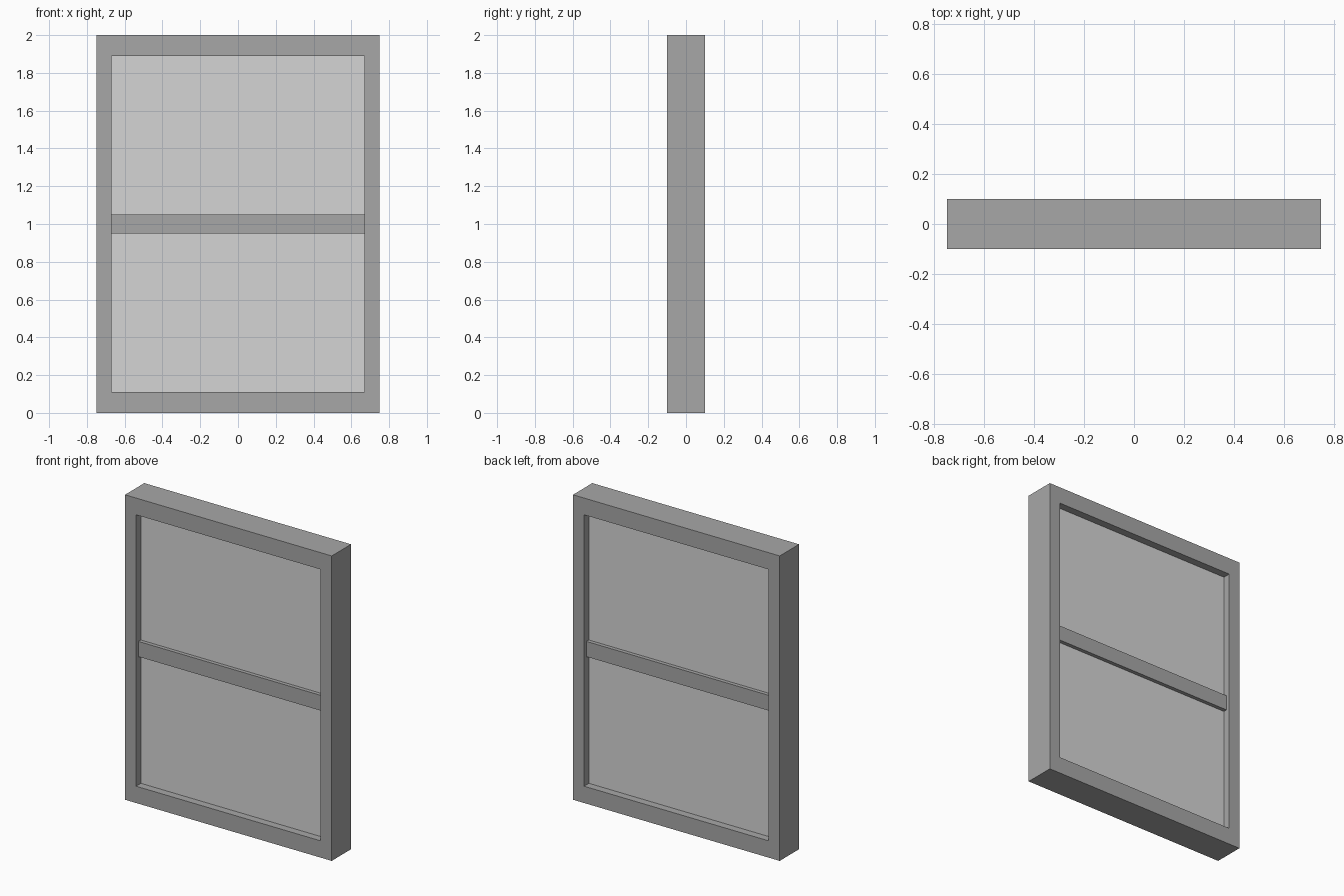
import bpy
import bmesh

old = bpy.data.objects.get("Cube")
if old:
    bpy.data.objects.remove(old, do_unlink=True)

# Overall sizes
HALF_W, HEIGHT, DEPTH = 0.75, 2.0, 0.2
OPEN_W, OPEN_BOTTOM, OPEN_TOP = 0.67, 0.11, 1.89


def make_material(name, grey):
    mat = bpy.data.materials.new(name)
    mat.use_nodes = True
    colour = (grey, grey, grey, 1)
    mat.diffuse_color = colour
    mat.node_tree.nodes["Principled BSDF"].inputs["Base Color"].default_value = colour
    return mat


def add_object(name, bm, mat):
    bmesh.ops.recalc_face_normals(bm, faces=bm.faces[:])
    mesh = bpy.data.meshes.new(name)
    bm.to_mesh(mesh)
    bm.free()
    mesh.materials.append(mat)
    obj = bpy.data.objects.new(name, mesh)
    bpy.context.collection.objects.link(obj)
    return obj


def rectangle(bm, half_w, bottom, top, y):
    corners = [(-half_w, bottom), (half_w, bottom), (half_w, top), (-half_w, top)]
    return [bm.verts.new((x, y, z)) for x, z in corners]


def extrude_back(bm, depth):
    result = bmesh.ops.extrude_face_region(bm, geom=bm.faces[:])
    moved = [g for g in result["geom"] if isinstance(g, bmesh.types.BMVert)]
    bmesh.ops.translate(bm, verts=moved, vec=(0, depth, 0))


def make_slab(name, half_w, bottom, top, depth, mat):
    bm = bmesh.new()
    bm.faces.new(rectangle(bm, half_w, bottom, top, -depth / 2))
    # keep the front face while extruding the back
    extrude_back_solid(bm, depth)
    return add_object(name, bm, mat)


def extrude_back_solid(bm, depth):
    front = [[v.co.copy() for v in f.verts] for f in bm.faces]
    extrude_back(bm, depth)
    # close the front if the extrusion opened it
    if any(e.is_boundary for e in bm.edges):
        for loop in front:
            bm.faces.new([bm.verts.new(co) for co in loop])
        bmesh.ops.remove_doubles(bm, verts=bm.verts[:], dist=0.0001)


frame_grey = make_material("frame grey", 0.39)
pane_grey = make_material("pane light grey", 0.665)

# Outer frame: a mitred ring extruded through its depth
bm = bmesh.new()
outer = rectangle(bm, HALF_W, 0, HEIGHT, -DEPTH / 2)
inner = rectangle(bm, OPEN_W, OPEN_BOTTOM, OPEN_TOP, -DEPTH / 2)
for i in range(4):
    j = (i + 1) % 4
    bm.faces.new((outer[i], outer[j], inner[j], inner[i]))
extrude_back_solid(bm, DEPTH)
add_object("window_frame", bm, frame_grey)

# Upper and lower panes, recessed from both sides
make_slab("lower_pane", OPEN_W, OPEN_BOTTOM, 0.95, 0.1, pane_grey)
make_slab("upper_pane", OPEN_W, 1.05, OPEN_TOP, 0.1, pane_grey)

# Middle rail, standing slightly proud of the panes
make_slab("middle_rail", OPEN_W, 0.95, 1.05, 0.15, frame_grey)
